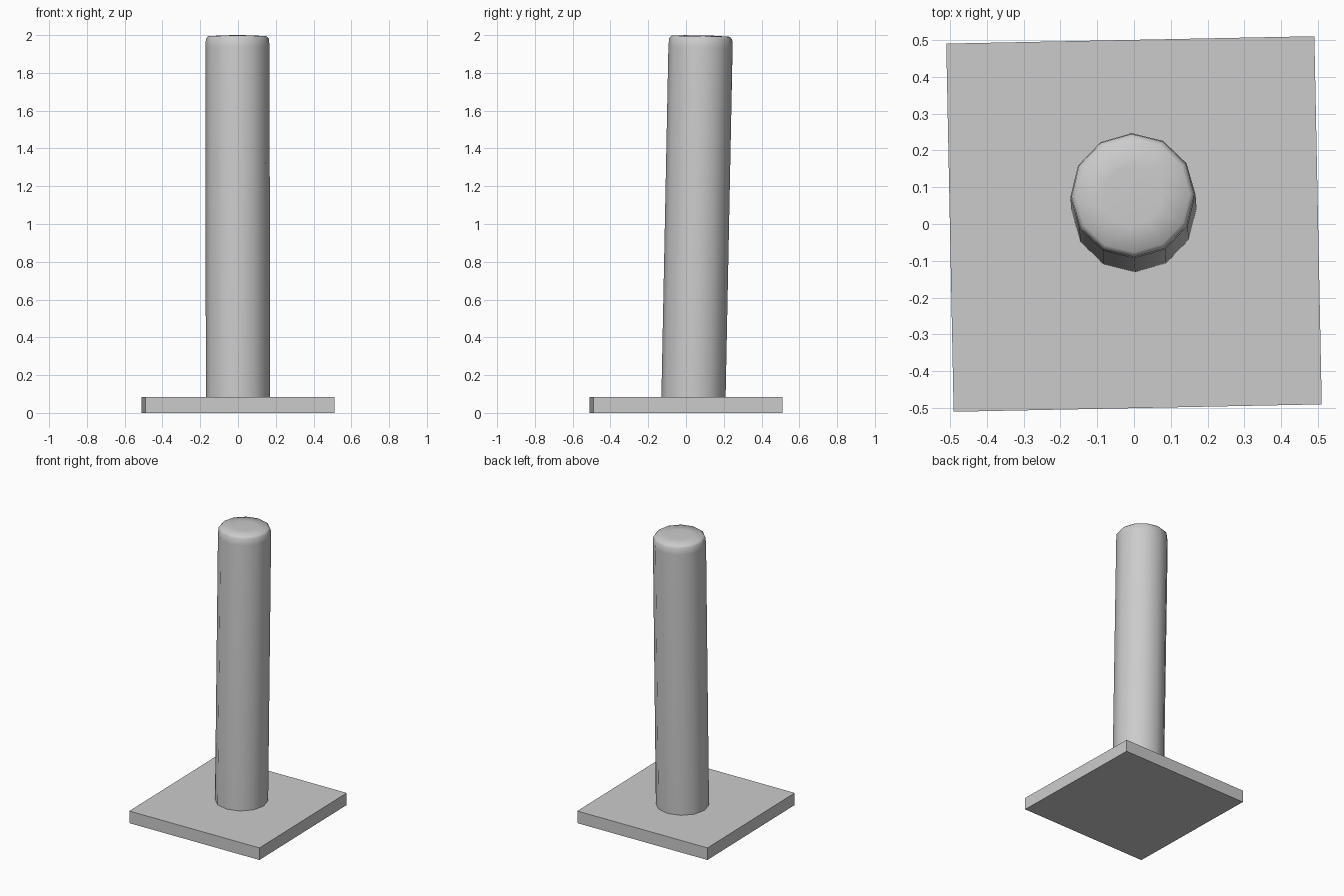
import bpy, bmesh, math
from mathutils import Matrix

if "Cube" in bpy.data.objects:
    bpy.data.objects.remove(bpy.data.objects["Cube"])

TURN = math.radians(1.15)


def add_mesh(name, bm):
    mesh = bpy.data.meshes.new(name)
    bmesh.ops.recalc_face_normals(bm, faces=bm.faces)
    bm.to_mesh(mesh)
    bm.free()
    obj = bpy.data.objects.new(name, mesh)
    bpy.context.collection.objects.link(obj)
    return obj


# Square base plate, turned very slightly
bm = bmesh.new()
bmesh.ops.create_cube(bm, size=1, matrix=Matrix.Rotation(TURN, 4, 'Z')
                      @ Matrix.Translation((0, 0, 0.0425))
                      @ Matrix.Diagonal((1, 1, 0.085, 1)))
add_mesh("base_plate", bm)

# Leaning twelve-sided post with a softened top: (radius, height) rings
bm = bmesh.new()
rings = []
for r, z in [(0.17, 0.03), (0.17, 1.935), (0.167, 1.98), (0.155, 1.994), (0.08, 1.998)]:
    cx, cy = -0.003 * z / 2, 0.038 + 0.02 * z
    ring = []
    for i in range(12):
        a = TURN + math.tau * i / 12
        x, y = r * math.cos(a), r * math.sin(a)
        ring.append(bm.verts.new((cx + x, cy + y, z - 0.02 * y)))
    rings.append(ring)
for low, high in zip(rings, rings[1:]):
    for i in range(12):
        j = (i + 1) % 12
        bm.faces.new((low[i], low[j], high[j], high[i]))
bm.faces.new(rings[0][::-1])
bm.faces.new(rings[-1])
post = add_mesh("post", bm)
bpy.context.view_layer.objects.active = post
post.select_set(True)
bpy.ops.object.shade_smooth_by_angle(angle=math.radians(60))
